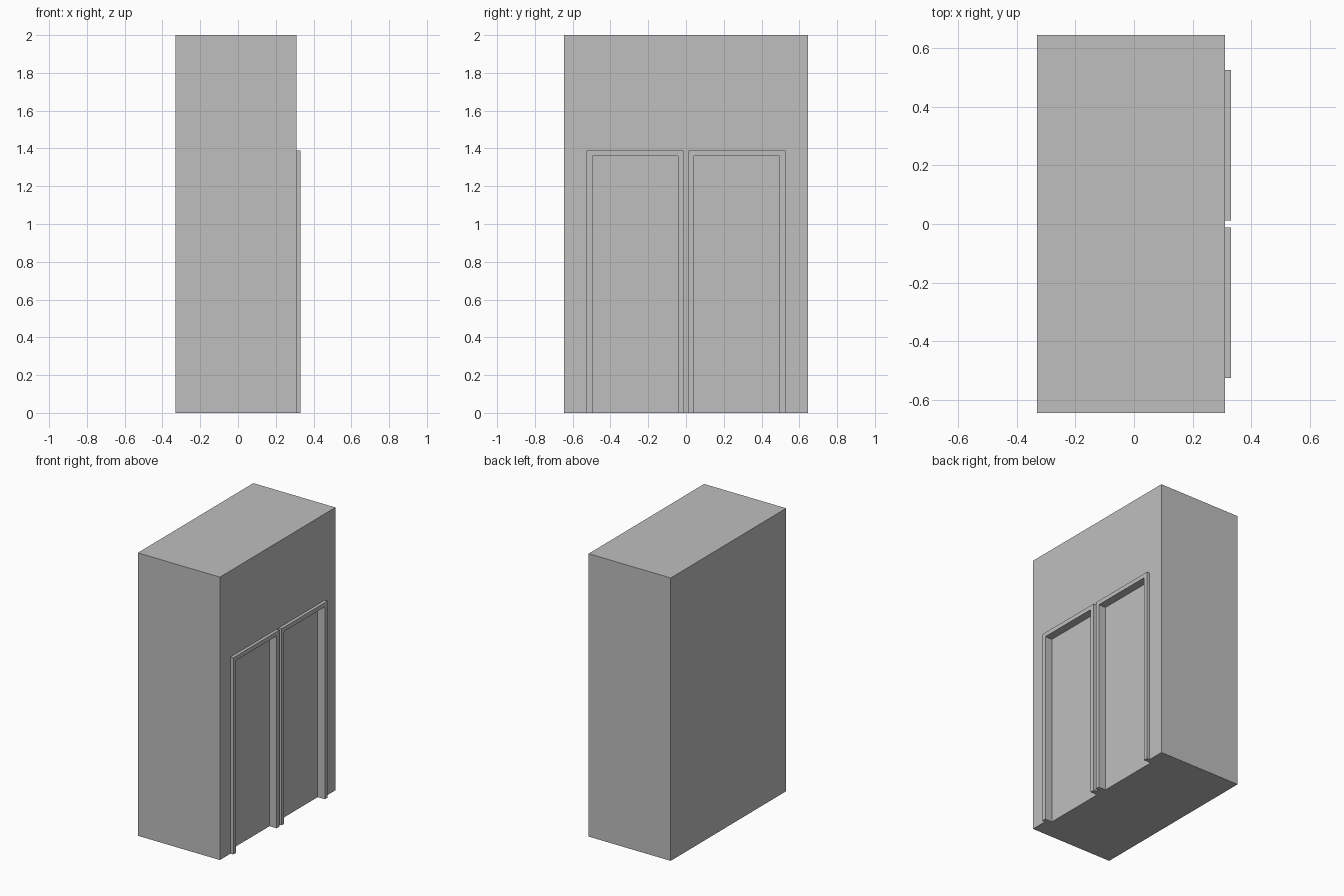
import bpy
import bmesh
from mathutils import Vector

old = bpy.data.objects.get("Cube")
if old:
    bpy.data.objects.remove(old, do_unlink=True)

grey = bpy.data.materials.new("plain grey")
grey.use_nodes = True
COLOUR = (0.52, 0.52, 0.52, 1)
grey.diffuse_color = COLOUR
grey.node_tree.nodes["Principled BSDF"].inputs["Base Color"].default_value = COLOUR

HALF_DEPTH = 0.645          # half length along y
BACK, WALL, FRONT = -0.332, 0.31, 0.332
DOOR = 0.276                # plane of the recessed doors
TOP = 1.39                  # top of the door frames
NEAR, FAR = 0.012, 0.526    # frame edges, measured from the middle
RIM = 0.03                  # frame width


def prism(name, outline, x0, x1):
    """Extrude a (y, z) outline along x."""
    bm = bmesh.new()
    face = bm.faces.new([bm.verts.new((x0, y, z)) for y, z in outline])
    grown = bmesh.ops.extrude_face_region(bm, geom=[face])["geom"]
    verts = [v for v in grown if isinstance(v, bmesh.types.BMVert)]
    bmesh.ops.translate(bm, verts=verts, vec=Vector((x1 - x0, 0, 0)))
    bmesh.ops.recalc_face_normals(bm, faces=bm.faces)
    mesh = bpy.data.meshes.new(name)
    bm.to_mesh(mesh)
    bm.free()
    mesh.materials.append(grey)
    obj = bpy.data.objects.new(name, mesh)
    bpy.context.collection.objects.link(obj)
    return obj


def rect(y0, y1, z0, z1):
    return [(y0, z0), (y1, z0), (y1, z1), (y0, z1)]


# Main block
body = prism("wall_block", rect(-HALF_DEPTH, HALF_DEPTH, 0, 2), BACK, WALL)

for side, label in ((-1, "front"), (1, "rear")):
    # Door recess cut through to the floor
    y0, y1 = sorted((side * NEAR, side * FAR))
    cutter = prism(label + "_recess_cutter", rect(y0, y1, -0.1, TOP), DOOR, 0.5)
    cutter.hide_render = True
    cut = body.modifiers.new("recess", "BOOLEAN")
    cut.operation = "DIFFERENCE"
    cut.solver = "EXACT"
    cut.object = cutter
    bpy.context.view_layer.objects.active = body
    bpy.ops.object.modifier_apply(modifier=cut.name)
    bpy.data.objects.remove(cutter, do_unlink=True)

    # Door frame lining the recess and standing proud of the wall
    a, b, t = y0 + RIM, y1 - RIM, TOP - RIM
    prism(label + "_door_frame",
          [(y0, 0), (a, 0), (a, t), (b, t), (b, 0), (y1, 0), (y1, TOP), (y0, TOP)],
          DOOR, FRONT)
